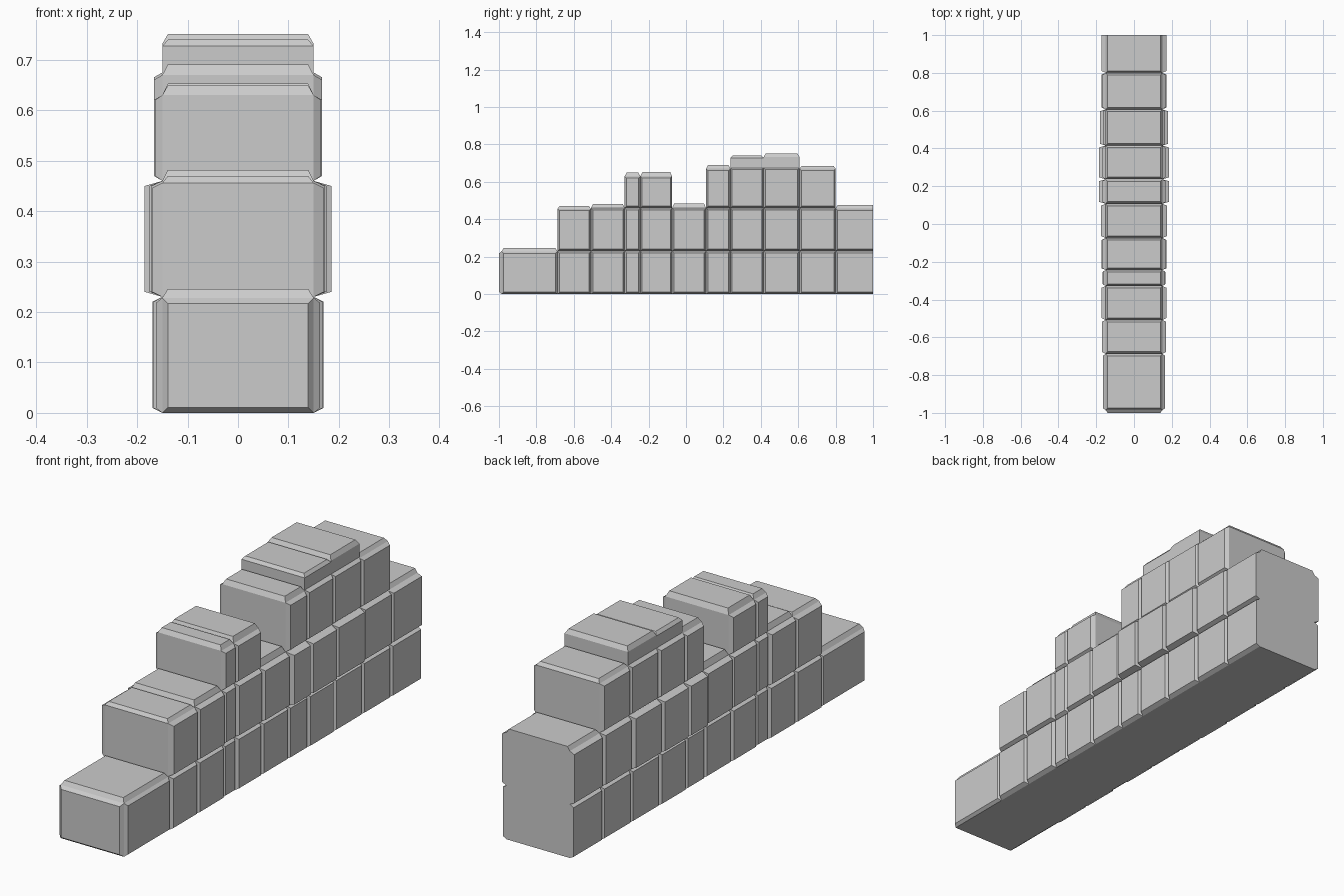
import bpy, bmesh
from mathutils import Vector

if "Cube" in bpy.data.objects:
    bpy.data.objects.remove(bpy.data.objects["Cube"])

HALF = 0.15                     # half thickness of the wall core
ROWS = [0.0, 0.23, 0.46]        # bottom of each course
CUT = 0.675                     # top of the third course
Y = [-0.986, -0.687, -0.508, -0.328, -0.244, -0.074, 0.107, 0.237, 0.415, 0.607, 0.80, 1.02]

# per column: core top, raised cap top, outer half widths of the courses
COLUMNS = [
    (0.228, 0.246, [0.163]),
    (0.456, 0.470, [0.168, 0.170]),
    (0.460, 0.482, [0.168, 0.172]),
    (0.630, 0.649, [0.163, 0.167, 0.165]),
    (0.630, 0.653, [0.168, 0.172, 0.167]),
    (0.460, 0.485, [0.167, 0.175]),
    (0.670, 0.691, [0.168, 0.185, 0.167]),
    (0.727, 0.740, [0.170, 0.185, 0.167]),
    (0.732, 0.751, [0.168, 0.181, 0.165]),
    (0.670, 0.685, [0.168, 0.173, 0.166]),
    (0.458, 0.475, [0.168, 0.171]),
]

bm = bmesh.new()


def quad(points, normal):
    """Add one face looking along the given normal."""
    pts = [Vector(p) for p in points]
    if (pts[1] - pts[0]).cross(pts[2] - pts[0]).dot(Vector(normal)) < 0:
        pts.reverse()
    face = bm.faces.new([bm.verts.new(p) for p in pts])
    face.normal_update()
    return face


def panel(face, inset, depth):
    """Raise a face outwards as a block with chamfered rim."""
    bmesh.ops.inset_individual(bm, faces=[face], thickness=inset, depth=depth,
                               use_even_offset=True)


def side(s, y0, y1, z0, z1):
    x = s * HALF
    return quad([(x, y0, z0), (x, y1, z0), (x, y1, z1), (x, y0, z1)], (s, 0, 0))


def flat(y0, y1, z, up):
    return quad([(-HALF, y0, z), (HALF, y0, z), (HALF, y1, z), (-HALF, y1, z)], (0, 0, up))


def upright(y, z0, z1, d):
    return quad([(-HALF, y, z0), (HALF, y, z0), (HALF, y, z1), (-HALF, y, z1)], (0, d, 0))


previous = 0.0
for i, (top, cap, widths) in enumerate(COLUMNS):
    y0, y1 = Y[i], Y[i + 1]
    # raised blocks on both sides
    for r, width in enumerate(widths):
        z1 = min(CUT, top) if r == len(widths) - 1 else ROWS[r + 1]
        for s in (-1, 1):
            panel(side(s, y0, y1, ROWS[r], z1), 0.010, width - HALF)
    # plain upper slab
    if top > CUT:
        for s in (-1, 1):
            side(s, y0, y1, CUT, top)
    # underside and raised cap
    flat(y0, y1, 0, -1)
    panel(flat(y0, y1, top, 1), 0.011, cap - top)
    # front end block and plain step faces
    if i == 0:
        panel(upright(y0, 0, top, -1), 0.011, 0.014)
    elif top > previous:
        upright(y0, previous, top, -1)
    elif top < previous:
        upright(y0, top, previous, 1)
    previous = top

bmesh.ops.remove_doubles(bm, verts=bm.verts, dist=0.0005)

# straight cut at the back end
cut = bmesh.ops.bisect_plane(bm, geom=bm.verts[:] + bm.edges[:] + bm.faces[:],
                             plane_co=(0, 1, 0), plane_no=(0, 1, 0), clear_outer=True)
rim = [e for e in bm.edges if e.is_boundary and all(v.co.y > 0.999 for v in e.verts)]
filled = bmesh.ops.contextual_create(bm, geom=rim)["faces"]
for f in filled:
    f.normal_update()
    if f.normal.y < 0:
        f.normal_flip()

mesh = bpy.data.meshes.new("block_wall")
bm.to_mesh(mesh)
bm.free()
wall = bpy.data.objects.new("block_wall", mesh)
bpy.context.collection.objects.link(wall)
